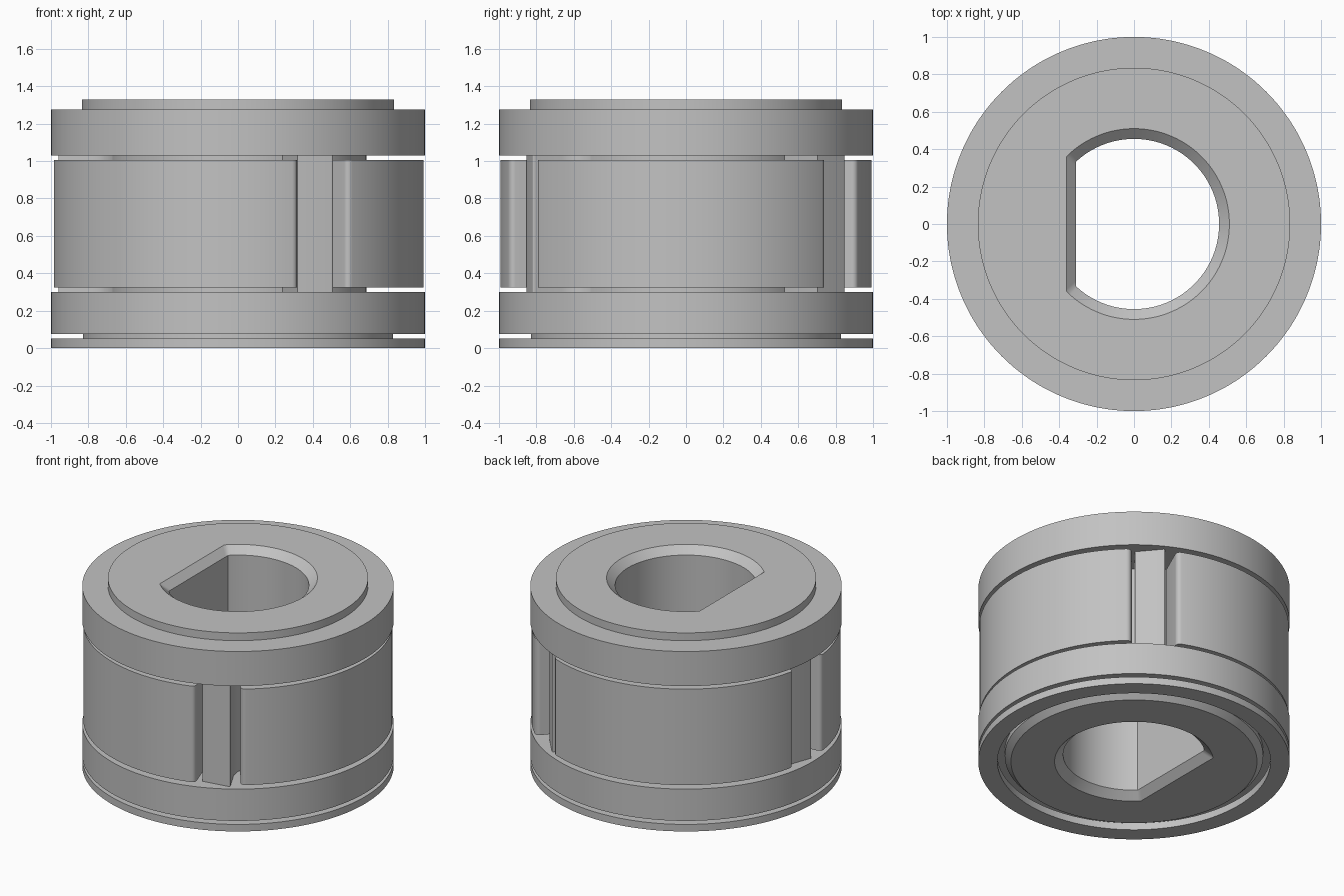
import bpy, bmesh
from math import sin, cos, radians

cube = bpy.data.objects.get("Cube")
if cube:
    bpy.data.objects.remove(cube, do_unlink=True)

steel = bpy.data.materials.new("grey_steel")
GREY = (0.54, 0.54, 0.54, 1)
steel.diffuse_color = GREY
steel.use_nodes = True
steel.node_tree.nodes["Principled BSDF"].inputs["Base Color"].default_value = GREY

STEPS = 360


def finish(bm, name):
    bmesh.ops.recalc_face_normals(bm, faces=bm.faces)
    mesh = bpy.data.meshes.new(name)
    bm.to_mesh(mesh)
    bm.free()
    mesh.materials.append(steel)
    obj = bpy.data.objects.new(name, mesh)
    bpy.context.collection.objects.link(obj)
    bpy.ops.object.select_all(action="DESELECT")
    obj.select_set(True)
    bpy.context.view_layer.objects.active = obj
    bpy.ops.object.shade_smooth_by_angle(angle=radians(30))
    return obj


def circle(r):
    return lambda a: r


def d_bore(r, flat):
    """Circle cut by a flat on the -x side."""
    return lambda a: min(r, -flat / cos(a)) if cos(a) < -0.1 else r


def tube(name, section):
    """Closed ring of material; section is a loop of (radius function, z)."""
    bm = bmesh.new()
    loops = []
    for radius, z in section:
        angles = [radians(i * 360 / STEPS) for i in range(STEPS)]
        loops.append([bm.verts.new((radius(a) * cos(a), radius(a) * sin(a), z)) for a in angles])
    for low, high in zip(loops, loops[1:] + loops[:1]):
        for i in range(STEPS):
            j = (i + 1) % STEPS
            bm.faces.new((low[i], low[j], high[j], high[i]))
    return finish(bm, name)


def prism(name, outline, z0, z1, rounding=0.0, corners=()):
    """Extrude an outline of (angle in degrees, radius); round the listed upright edges."""
    bm = bmesh.new()
    pts = [(r * cos(radians(a)), r * sin(radians(a))) for a, r in outline]
    low = [bm.verts.new((x, y, z0)) for x, y in pts]
    high = [bm.verts.new((x, y, z1)) for x, y in pts]
    bm.faces.new(low)
    bm.faces.new(high)
    for i in range(len(pts)):
        j = (i + 1) % len(pts)
        bm.faces.new((low[i], low[j], high[j], high[i]))
    if rounding:
        edges = [bm.edges.get((low[i], high[i])) for i in corners]
        bmesh.ops.bevel(bm, geom=edges, offset=rounding, segments=5, profile=0.5,
                        affect="EDGES", clamp_overlap=False)
    return finish(bm, name)


# Hub: boss, two flanges, core and chamfered D-shaped bore
outer = [(0.79, 0), (0.83, 0.04), (0.83, 0.075), (1, 0.075), (1, 0.30), (0.687, 0.30),
         (0.687, 1.03), (1, 1.03), (1, 1.275), (0.835, 1.275), (0.835, 1.33)]
wide, narrow = d_bore(0.51, 0.36), d_bore(0.455, 0.31)
tube("hub", [(circle(r), z) for r, z in outer]
     + [(wide, 1.33), (narrow, 1.28), (narrow, 0.05), (wide, 0)])

# Retaining ring under the lower flange
tube("retaining_ring", [(circle(r), z) for r, z in
                        [(0.877, 0), (1, 0), (1, 0.05), (0.877, 0.05)]])

# Three driving arms on the core and three curved shoes between them
for n in range(3):
    turn = 120 * n
    arm = [(-12, 0.62), (-11.5, 0.91), (0, 0.965), (1, 0.79), (3, 0.73), (6.5, 0.697),
           (11, 0.685), (11, 0.62)]
    prism(f"drive_arm_{n + 1}", [(a - 58 + turn, r) for a, r in arm], 0.295, 1.035,
          0.012, (2,))

    start, span, count = -54 + turn, 103, 52
    arc = [start + span * i / count for i in range(count + 1)]
    shoe = [(a, 0.993) for a in arc] + [(a, 0.74) for a in reversed(arc)]
    prism(f"shoe_{n + 1}", shoe, 0.325, 1.005, 0.03, (0, count))
